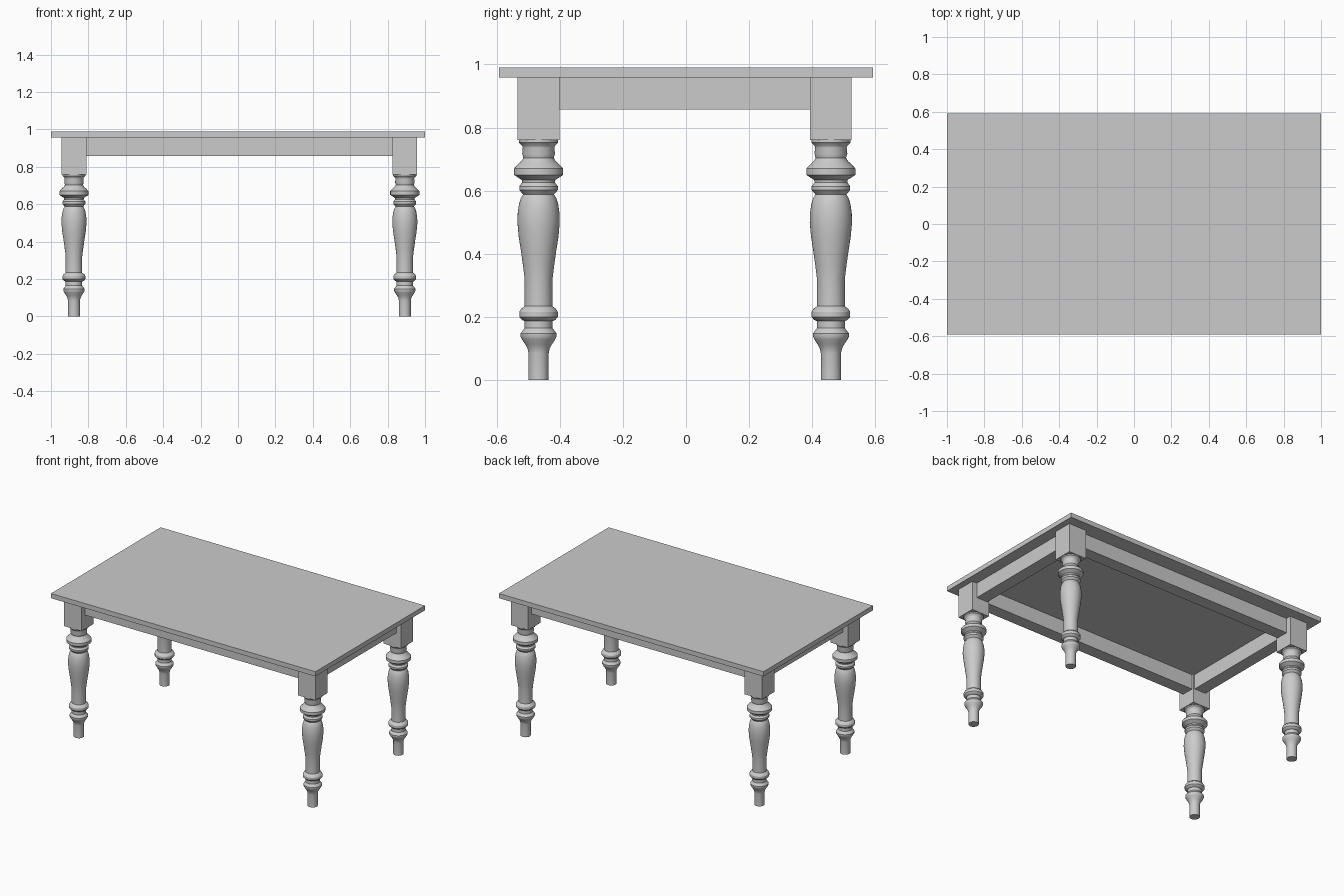
import bpy, bmesh, math

if "Cube" in bpy.data.objects:
    bpy.data.objects.remove(bpy.data.objects["Cube"])

TOP_Z, UNDER_Z = 0.99, 0.958
BLOCK_Z, APRON_Z = 0.76, 0.857
LEG_X, LEG_Y, HALF = (-0.877, 0.892), (-0.467, 0.459), 0.066
SIDES = 40

# Turned leg profile: (radius, height) from foot to block
PROFILE = [
    (0.032, 0), (0.032, 0.085), (0.035, 0.1), (0.042, 0.113), (0.052, 0.128),
    (0.057, 0.138), (0.057, 0.148), (0.044, 0.165), (0.044, 0.187),
    (0.052, 0.19), (0.061, 0.2), (0.061, 0.216), (0.055, 0.226), (0.044, 0.234),
    (0.044, 0.32), (0.049, 0.36), (0.056, 0.41), (0.063, 0.455), (0.067, 0.5),
    (0.066, 0.53), (0.062, 0.558), (0.056, 0.577), (0.049, 0.588),
    (0.061, 0.602), (0.061, 0.614), (0.052, 0.626), (0.053, 0.634),
    (0.078, 0.65), (0.078, 0.67), (0.066, 0.683), (0.054, 0.694),
    (0.048, 0.704), (0.052, 0.717), (0.050, 0.736), (0.052, 0.742),
    (0.062, 0.752), (0.062, 0.762),
]


def box(name, x0, x1, y0, y1, z0, z1):
    bpy.ops.mesh.primitive_cube_add(size=1, location=((x0 + x1) / 2, (y0 + y1) / 2, (z0 + z1) / 2))
    ob = bpy.context.object
    ob.name = name
    ob.scale = (x1 - x0, y1 - y0, z1 - z0)
    bpy.ops.object.transform_apply(location=False, rotation=False, scale=True)
    return ob


def turned(name, x, y):
    bm = bmesh.new()
    rings = []
    for r, z in PROFILE:
        rings.append([bm.verts.new((r * math.cos(2 * math.pi * i / SIDES),
                                    r * math.sin(2 * math.pi * i / SIDES), z))
                      for i in range(SIDES)])
    for a, b in zip(rings, rings[1:]):
        for i in range(SIDES):
            j = (i + 1) % SIDES
            bm.faces.new((a[i], a[j], b[j], b[i]))
    bm.faces.new(rings[0][::-1])
    bm.faces.new(rings[-1])
    me = bpy.data.meshes.new(name)
    bm.to_mesh(me)
    bm.free()
    ob = bpy.data.objects.new(name, me)
    ob.location = (x, y, 0)
    bpy.context.collection.objects.link(ob)
    bpy.ops.object.select_all(action='DESELECT')
    ob.select_set(True)
    bpy.context.view_layer.objects.active = ob
    bpy.ops.object.shade_smooth_by_angle(angle=math.radians(30))


# Tabletop
box("tabletop", -1, 1, -0.592, 0.592, UNDER_Z, TOP_Z)

# Legs: square block over a turned lower part
for x, side in zip(LEG_X, ("left", "right")):
    for y, end in zip(LEG_Y, ("front", "back")):
        box(f"{end}_{side}_leg_block", x - HALF, x + HALF, y - HALF, y + HALF, BLOCK_Z, UNDER_Z)
        turned(f"{end}_{side}_leg", x, y)

# Aprons between the blocks, set back from the outer faces
OUT, IN = 0.03, 0.055
xa, xb = LEG_X[0] + HALF, LEG_X[1] - HALF
ya, yb = LEG_Y[0] + HALF, LEG_Y[1] - HALF
for y, s, end in ((LEG_Y[0], -1, "front"), (LEG_Y[1], 1, "back")):
    y0, y1 = sorted((y + s * OUT, y - s * IN))
    box(f"{end}_apron", xa, xb, y0, y1, APRON_Z, UNDER_Z)
for x, s, side in ((LEG_X[0], -1, "left"), (LEG_X[1], 1, "right")):
    x0, x1 = sorted((x + s * OUT, x - s * IN))
    box(f"{side}_apron", x0, x1, ya, yb, APRON_Z, UNDER_Z)
